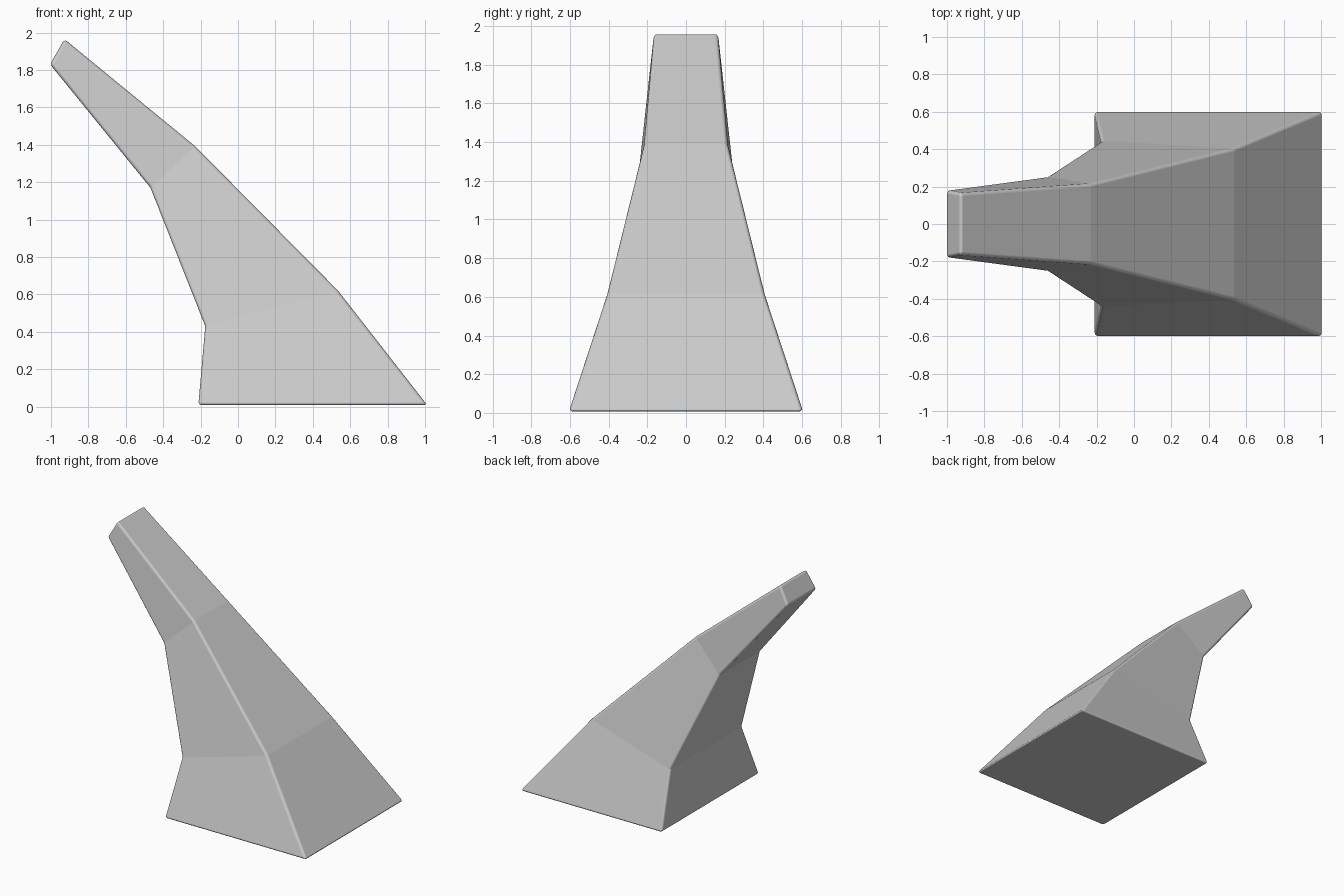
import bpy, bmesh

if "Cube" in bpy.data.objects:
    bpy.data.objects.remove(bpy.data.objects["Cube"])

# Tilted cross-sections, bottom to top: (x, z, half width) at the back and front edge
SECTIONS = [
    ((-0.212, 0.008, 0.605), (1.012, 0.008, 0.605)),
    ((-0.175, 0.43, 0.445), (0.535, 0.62, 0.405)),
    ((-0.468, 1.17, 0.253), (-0.23, 1.393, 0.215)),
    ((-1.005, 1.83, 0.18), (-0.928, 1.965, 0.165)),
]

# Lofted horn body
bm = bmesh.new()
rings = []
for (xa, za, wa), (xb, zb, wb) in SECTIONS:
    pts = [(xa, -wa, za), (xb, -wb, zb), (xb, wb, zb), (xa, wa, za)]
    rings.append([bm.verts.new(p) for p in pts])
for lo, hi in zip(rings, rings[1:]):
    for i in range(4):
        j = (i + 1) % 4
        bm.faces.new((lo[i], lo[j], hi[j], hi[i]))
bm.faces.new(rings[0][::-1])
bm.faces.new(rings[-1])
bmesh.ops.recalc_face_normals(bm, faces=bm.faces)
for f in bm.faces:
    f.smooth = True

# Crisp facet breaks at the middle rings
for ring in rings[1:-1]:
    for i in range(4):
        bm.edges.get((ring[i], ring[(i + 1) % 4])).smooth = False

mesh = bpy.data.meshes.new("curved_horn")
bm.to_mesh(mesh)
bm.free()
horn = bpy.data.objects.new("curved_horn", mesh)
bpy.context.collection.objects.link(horn)

# Softly rounded outer edges
bevel = horn.modifiers.new("soft_edges", 'BEVEL')
bevel.width = 0.018
bevel.segments = 3
bevel.limit_method = 'ANGLE'
bevel.angle_limit = 0.7
bevel.harden_normals = True
